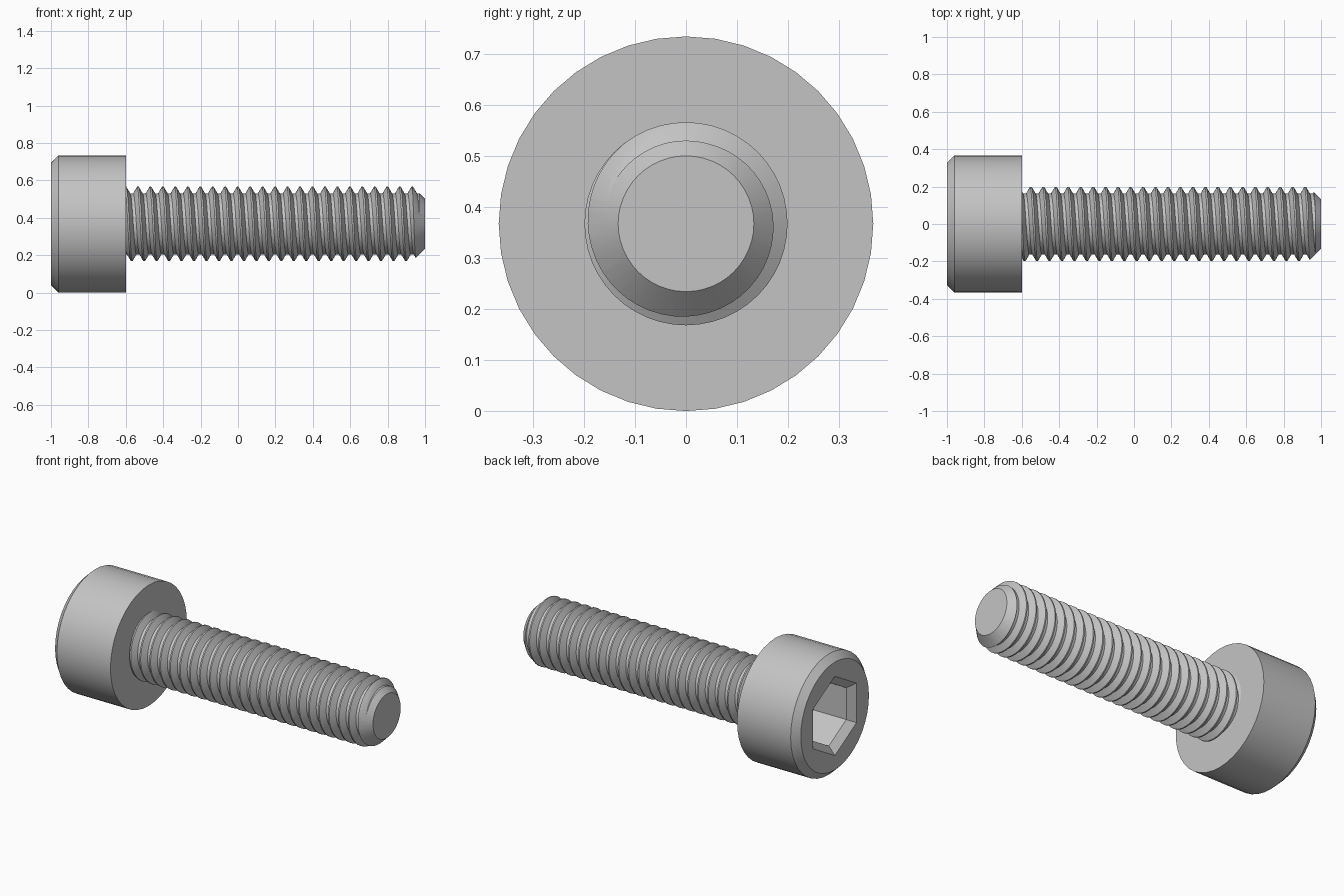
import bpy, bmesh
from math import cos, sin, pi

AXIS_Z = 0.367            # height of the screw axis
PITCH, SEGS = 1 / 15, 48  # thread pitch and facets per turn
CREST, ROOT = 0.199, 0.163
CREST_X = 0.915           # a crest position on the +y side

cube = bpy.data.objects.get("Cube")
if cube:
    bpy.data.objects.remove(cube, do_unlink=True)

steel = bpy.data.materials.new("grey_steel")
steel.use_nodes = True
colour = (0.55, 0.55, 0.55, 1)
steel.diffuse_color = colour
steel.node_tree.nodes["Principled BSDF"].inputs["Base Color"].default_value = colour


def point(x, radius, angle):
    return (x, radius * cos(angle), AXIS_Z + radius * sin(angle))


def finish(name, bm):
    bmesh.ops.recalc_face_normals(bm, faces=bm.faces)
    mesh = bpy.data.meshes.new(name)
    bm.to_mesh(mesh)
    bm.free()
    mesh.materials.append(steel)
    obj = bpy.data.objects.new(name, mesh)
    bpy.context.collection.objects.link(obj)
    return obj


def loft(name, sections, sides, phase=0.0):
    """Closed solid through regular polygons (x, radius) along the axis."""
    bm = bmesh.new()
    rings = [[bm.verts.new(point(x, r, phase + 2 * pi * i / sides))
              for i in range(sides)] for x, r in sections]
    for a, b in zip(rings, rings[1:]):
        for i in range(sides):
            j = (i + 1) % sides
            bm.faces.new((a[i], a[j], b[j], b[i]))
    bm.faces.new(rings[0])
    bm.faces.new(rings[-1])
    return finish(name, bm)


def helix(name, start, turns):
    """Closed threaded rod: a trapezoid thread swept as one helical strip."""
    bm = bmesh.new()
    profile = [(-PITCH / 16, CREST), (PITCH / 16, CREST),
               (PITCH * 3 / 8, ROOT), (PITCH * 5 / 8, ROOT)]
    steps = SEGS * turns
    rows = [[bm.verts.new(point(start + PITCH * j / SEGS + dx, r, 2 * pi * j / SEGS))
             for dx, r in profile] for j in range(steps + SEGS + 1)]

    def vert(j, k):
        return rows[j][k] if k < len(profile) else rows[j + SEGS][0]

    for j in range(steps):
        for k in range(len(profile)):
            bm.faces.new((vert(j, k), vert(j + 1, k), vert(j + 1, k + 1), vert(j, k + 1)))
    bmesh.ops.delete(bm, geom=[v for v in bm.verts if not v.link_faces], context='VERTS')
    # fan caps over both open ends
    rim = [e for e in bm.edges if e.is_boundary]
    middle = start + PITCH * turns / 2
    for side in (-1, 1):
        edges = [e for e in rim if (e.verts[0].co.x - middle) * side > 0]
        x = sum(e.verts[0].co.x for e in edges) / len(edges)
        hub = bm.verts.new((x, 0, AXIS_Z))
        for e in edges:
            bm.faces.new((e.verts[0], e.verts[1], hub))
    return finish(name, bm)


def carve(obj, cutter, operation):
    mod = obj.modifiers.new("carve", 'BOOLEAN')
    mod.operation, mod.solver, mod.object = operation, 'EXACT', cutter
    bpy.context.view_layer.update()
    graph = bpy.context.evaluated_depsgraph_get()
    mesh = bpy.data.meshes.new_from_object(obj.evaluated_get(graph))
    obj.modifiers.clear()
    obj.data = mesh
    bpy.data.objects.remove(cutter, do_unlink=True)


# Cap head with chamfered rim and a countersunk hexagonal socket
head = loft("screw_head", [(-1, 0.327), (-0.96, 0.367), (-0.6, 0.367)], 40)
socket = loft("socket_cutter", [(-1.04, 0.2887), (-0.96, 0.1925), (-0.74, 0.1925)], 6, pi / 2)
carve(head, socket, 'DIFFERENCE')

# Threaded shank trimmed to length with a conical tip
shank = helix("threaded_shank", CREST_X - 25 * PITCH, 29)
envelope = loft("tip_cutter", [(-0.61, 0.25), (0.883, 0.25), (1, 0.133)], SEGS)
carve(shank, envelope, 'INTERSECT')

for obj in (head, shank):
    bpy.ops.object.select_all(action='DESELECT')
    obj.select_set(True)
    bpy.context.view_layer.objects.active = obj
    bpy.ops.object.shade_smooth_by_angle(angle=pi / 6)
